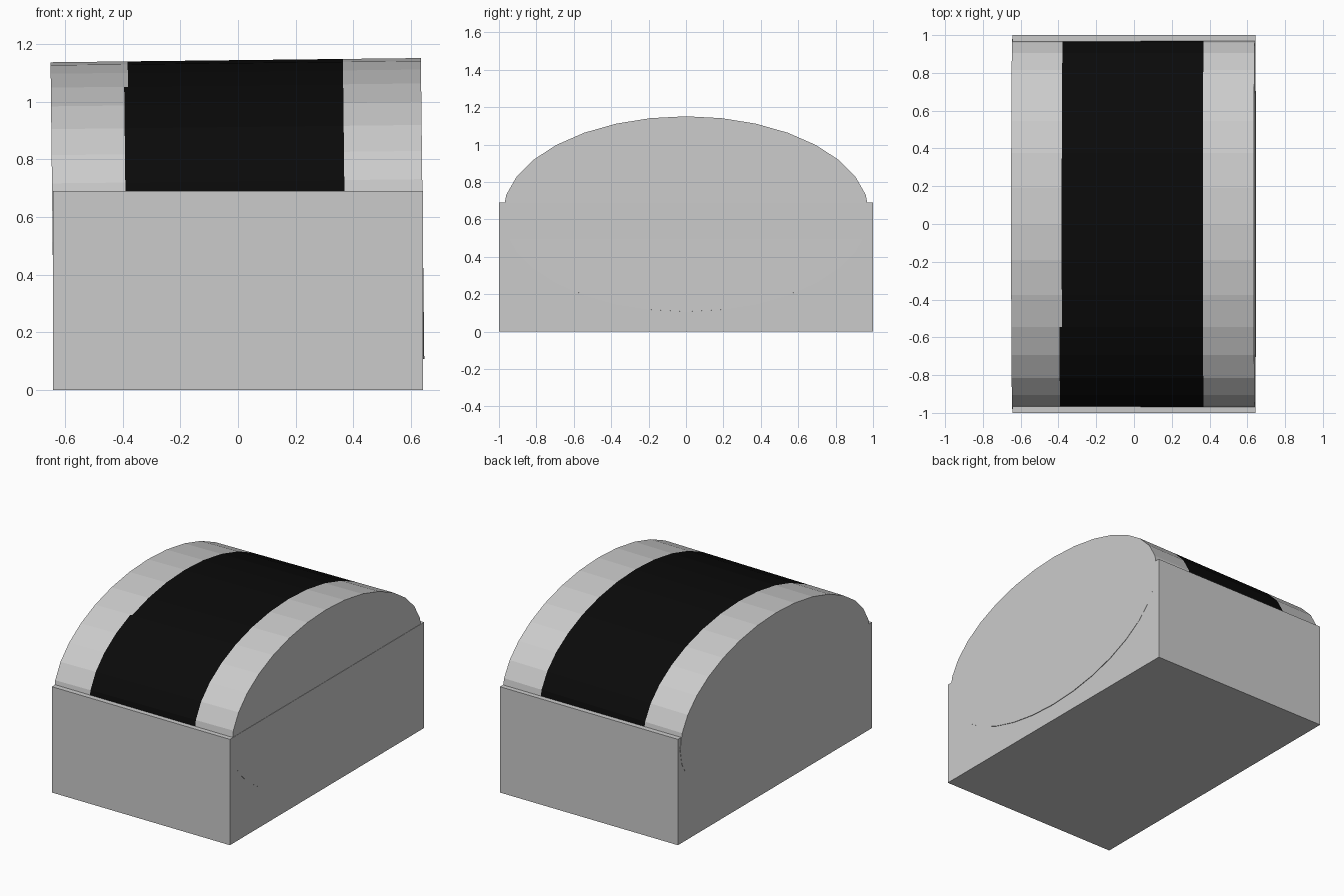
import bpy, bmesh, math
from mathutils import Matrix

if "Cube" in bpy.data.objects:
    bpy.data.objects.remove(bpy.data.objects["Cube"])

# Box base
bpy.ops.mesh.primitive_cube_add(size=1, location=(0, 0, 0.345))
base = bpy.context.object
base.name = "base_box"
base.scale = (1.284, 2.0, 0.69)
bpy.ops.object.transform_apply(location=False, rotation=False, scale=True)

# Black band material
black = bpy.data.materials.new("black_band")
black.diffuse_color = (0.003, 0.003, 0.003, 1)
black.use_nodes = True
black.node_tree.nodes["Principled BSDF"].inputs["Base Color"].default_value = black.diffuse_color
grey = bpy.data.materials.new("grey")
grey.diffuse_color = (0.8, 0.8, 0.8, 1)
grey.use_nodes = True
grey.node_tree.nodes["Principled BSDF"].inputs["Base Color"].default_value = grey.diffuse_color

# Oval drum lying along x, split into rings so the band follows its facets
SIDES, RY, RZ = 32, 0.98, 0.522
STATIONS = [-0.6435, -0.389, -0.376, 0.371, 0.6415]
bm = bmesh.new()
rings = []
for x in STATIONS:
    angles = [2 * math.pi * i / SIDES for i in range(SIDES)]
    rings.append([bm.verts.new((x, RY * math.sin(a), RZ * math.cos(a))) for a in angles])
for s, (r0, r1) in enumerate(zip(rings, rings[1:])):
    for i in range(SIDES):
        j = (i + 1) % SIDES
        f = bm.faces.new((r0[i], r0[j], r1[j], r1[i]))
        c = f.calc_center_median()
        # the front lower part of the band is slightly wider
        if s == 2 or (s == 1 and c.y < -0.55):
            f.material_index = 1
bm.faces.new(rings[0])
bm.faces.new(rings[-1])
bmesh.ops.recalc_face_normals(bm, faces=bm.faces)

# Slight tilt of the drum
bm.transform(Matrix.Rotation(-math.radians(0.65), 4, 'Y'))
me = bpy.data.meshes.new("banded_drum")
bm.to_mesh(me)
bm.free()
me.materials.append(grey)
me.materials.append(black)
drum = bpy.data.objects.new("banded_drum", me)
drum.location = (-0.001, 0, 0.622)
bpy.context.collection.objects.link(drum)
